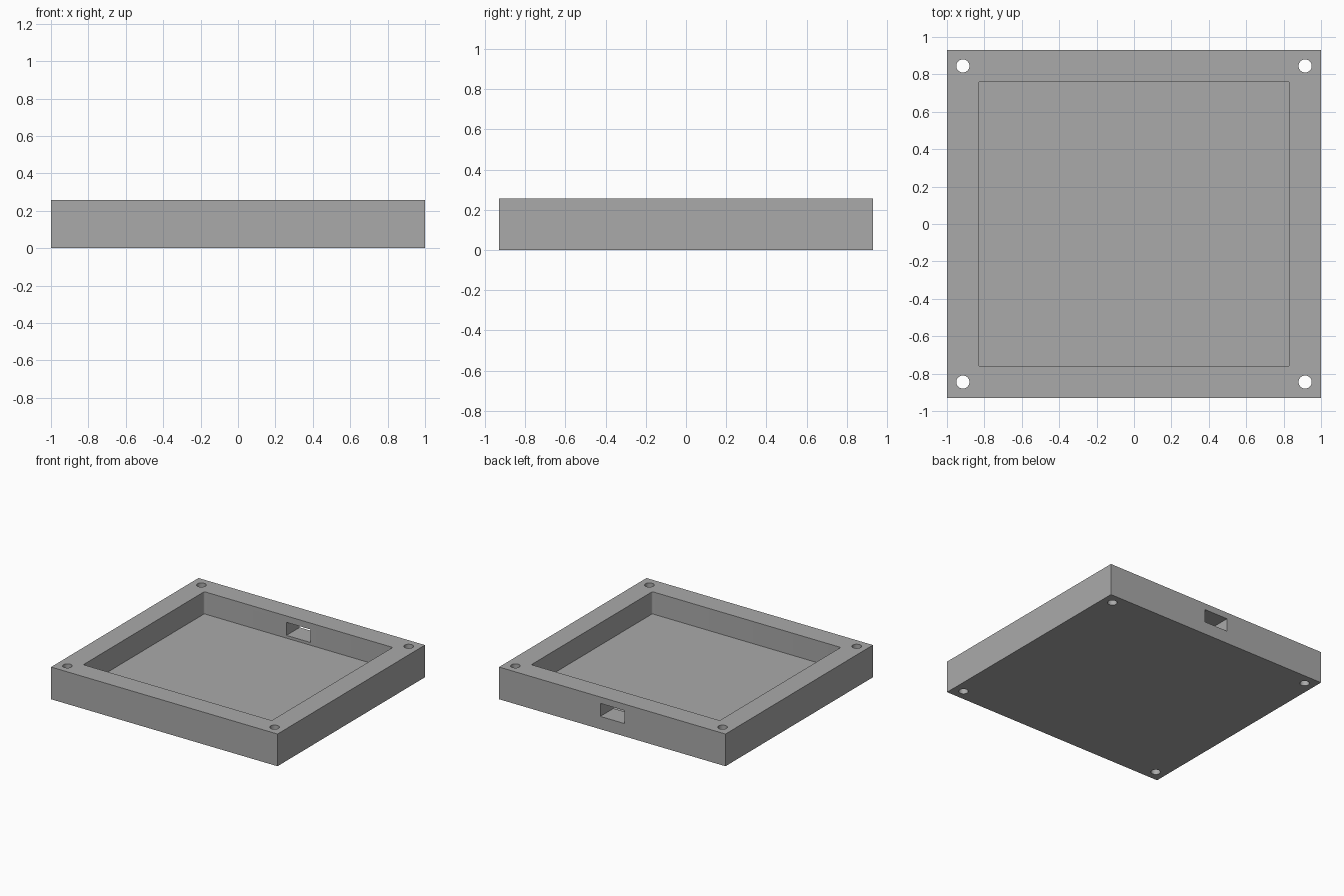
import bpy
import bmesh
from mathutils import Matrix, Vector

HALF_X, HALF_Y, HEIGHT = 1.0, 0.93, 0.257
POCKET_X, POCKET_Y, FLOOR = 0.832, 0.763, 0.08
HOLE_X, HOLE_Y, HOLE_R = 0.915, 0.845, 0.035

cube = bpy.data.objects.get("Cube")
if cube:
    bpy.data.objects.remove(cube, do_unlink=True)

grey = bpy.data.materials.new("plain_grey")
grey.use_nodes = True
colour = (0.4, 0.4, 0.4, 1.0)
grey.diffuse_color = colour
grey.node_tree.nodes["Principled BSDF"].inputs["Base Color"].default_value = colour


def finish(bm, name):
    mesh = bpy.data.meshes.new(name)
    bm.to_mesh(mesh)
    bm.free()
    mesh.materials.append(grey)
    obj = bpy.data.objects.new(name, mesh)
    bpy.context.collection.objects.link(obj)
    return obj


def box(name, low, high, corner=0.0):
    """Box between two corners, with optionally rounded upright edges."""
    low, high = Vector(low), Vector(high)
    bm = bmesh.new()
    place = Matrix.Translation((low + high) / 2) @ Matrix.Diagonal((*(high - low), 1))
    bmesh.ops.create_cube(bm, size=1, matrix=place)
    if corner:
        upright = [e for e in bm.edges
                   if abs(e.verts[0].co.z - e.verts[1].co.z) > 0.01]
        bmesh.ops.bevel(bm, geom=upright, offset=corner, segments=4,
                        profile=0.5, affect='EDGES')
    return finish(bm, name)


def cylinder(name, x, y, radius):
    bm = bmesh.new()
    bmesh.ops.create_cone(bm, cap_ends=True, segments=32, radius1=radius,
                          radius2=radius, depth=1, matrix=Matrix.Translation((x, y, 0)))
    return finish(bm, name)


# Tray body
tray = box("tray", (-HALF_X, -HALF_Y, 0), (HALF_X, HALF_Y, HEIGHT))

# Pocket, cable slot in the back wall, and four screw holes
cutters = [
    box("pocket_cutter", (-POCKET_X, -POCKET_Y, FLOOR),
        (POCKET_X, POCKET_Y, HEIGHT + 0.2), corner=0.012),
    box("slot_cutter", (-0.106, POCKET_Y - 0.1, 0.102), (0.106, HALF_Y + 0.1, 0.206)),
]
for sx in (-1, 1):
    for sy in (-1, 1):
        cutters.append(cylinder("screw_hole_cutter", sx * HOLE_X, sy * HOLE_Y, HOLE_R))

bpy.context.view_layer.objects.active = tray
for cutter in cutters:
    cut = tray.modifiers.new(cutter.name, 'BOOLEAN')
    cut.operation = 'DIFFERENCE'
    cut.solver = 'EXACT'
    cut.object = cutter
    with bpy.context.temp_override(object=tray, active_object=tray):
        bpy.ops.object.modifier_apply(modifier=cut.name)
for cutter in cutters:
    bpy.data.objects.remove(cutter, do_unlink=True)

# Smooth hole walls, crisp edges elsewhere
bpy.ops.object.select_all(action='DESELECT')
tray.select_set(True)
bpy.ops.object.shade_smooth_by_angle(angle=0.6)
